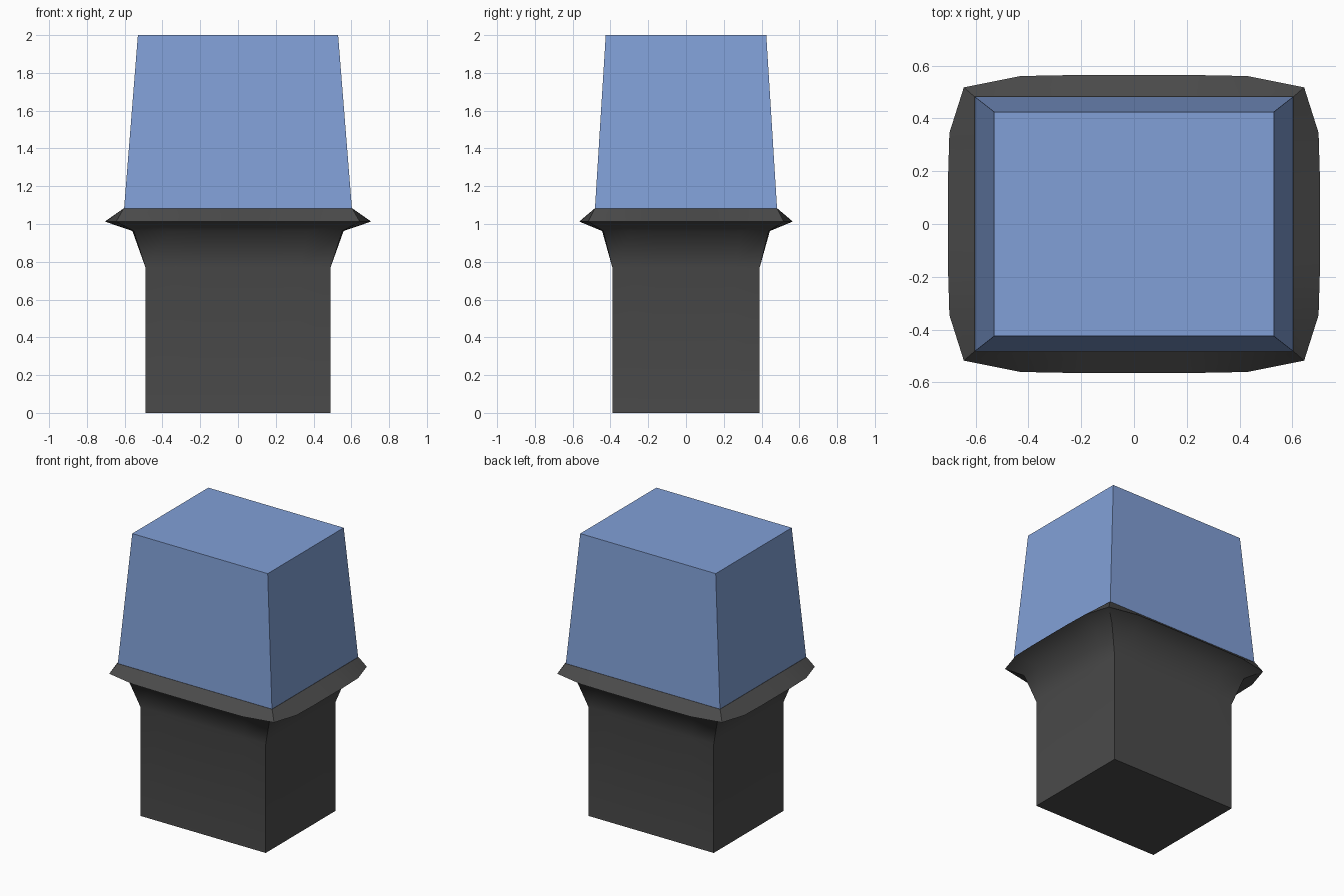
import bpy, bmesh

if "Cube" in bpy.data.objects:
    bpy.data.objects.remove(bpy.data.objects["Cube"])

SEG = 6  # segments along each side of the post


def ring(bm, hx, hy, z, bx=0.0, by=0.0):
    """Rectangular loop with corners at hx, hy and sides bulged out by bx, by."""
    ts = [-1 + 2 * i / SEG for i in range(SEG)]
    pts = [(t * hx, -hy - by * (1 - t ** 6)) for t in ts]
    pts += [(hx + bx * (1 - t ** 6), t * hy) for t in ts]
    pts += [(-x, -y) for x, y in pts]
    return [bm.verts.new((x, y, z)) for x, y in pts]


def loft(name, sections, color, sharp_levels, smooth):
    bm = bmesh.new()
    rings = [ring(bm, *s) for s in sections]
    n = len(rings[0])
    for a, b in zip(rings, rings[1:]):
        for i in range(n):
            j = (i + 1) % n
            f = bm.faces.new((a[i], a[j], b[j], b[i]))
            f.smooth = smooth
    bm.faces.new(rings[0][::-1])
    bm.faces.new(rings[-1])
    # sharp corners and sharp cross loops
    for a, b in zip(rings, rings[1:]):
        for i in range(0, n, SEG):
            bm.edges.get((a[i], b[i])).smooth = False
    for k in sharp_levels:
        for i in range(n):
            bm.edges.get((rings[k][i], rings[k][(i + 1) % n])).smooth = False
    mesh = bpy.data.meshes.new(name)
    bm.to_mesh(mesh)
    bm.free()
    obj = bpy.data.objects.new(name, mesh)
    bpy.context.collection.objects.link(obj)
    mat = bpy.data.materials.new(name + "_material")
    mat.diffuse_color = color
    mat.use_nodes = True
    mat.node_tree.nodes["Principled BSDF"].inputs["Base Color"].default_value = mat.diffuse_color
    mesh.materials.append(mat)
    return obj


# Dark post with flared neck and bulging rim
loft("post_with_rim", [
    (0.49, 0.39, 0.0),
    (0.49, 0.39, 0.77),
    (0.552, 0.438, 0.963, 0.007, 0.006),
    (0.645, 0.518, 1.013, 0.06, 0.047),
    (0.605, 0.483, 1.083),
], (0.07, 0.07, 0.07, 1), (0, 3, 4), True)

# Blue tapered block on top
SEG = 1
loft("tapered_block", [
    (0.603, 0.482, 1.083),
    (0.53, 0.425, 2.0),
], (0.22, 0.35, 0.68, 1), (0, 1), False)
